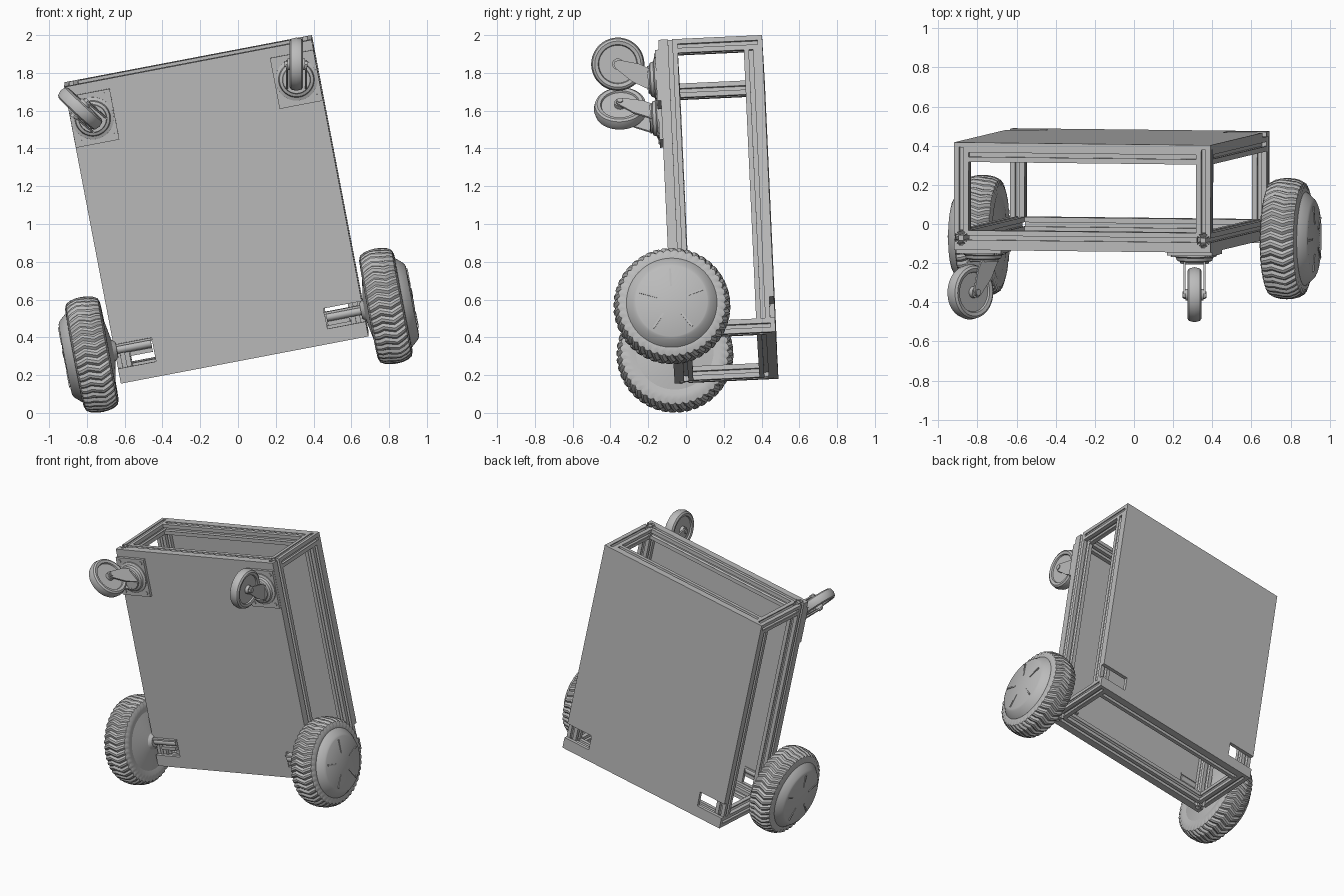
import bpy, bmesh
from math import sin, cos, pi, radians
from mathutils import Matrix, Vector

cube = bpy.data.objects.get("Cube")
if cube:
    bpy.data.objects.remove(cube, do_unlink=True)

grey = bpy.data.materials.new("plain_grey")
grey.use_nodes = True
COLOUR = (0.5, 0.5, 0.5, 1)
grey.diffuse_color = COLOUR
grey.node_tree.nodes["Principled BSDF"].inputs["Base Color"].default_value = COLOUR

# Cart frame: x = width, y = depth (underside to deck), z = length
ax = Vector((1.31, -0.015, 0.25)).normalized()
ay = Vector((-0.29, -0.072, 1.57)).cross(ax).normalized()
az = ax.cross(ay)
CART = Matrix((ax, ay, az)).transposed().to_4x4()
CART.translation = (-0.62, -0.06, 0.155)

W, L, D = 1.334, 1.6, 0.55       # width, length, depth
B, T = 0.075, 0.025              # beam size, panel thickness
H = B / 2


def finish(bm, name, place=Matrix(), smooth=False):
    bmesh.ops.recalc_face_normals(bm, faces=bm.faces)
    bm.transform(CART @ place)
    me = bpy.data.meshes.new(name)
    bm.to_mesh(me)
    bm.free()
    me.materials.append(grey)
    ob = bpy.data.objects.new(name, me)
    bpy.context.scene.collection.objects.link(ob)
    if smooth:
        bpy.ops.object.select_all(action='DESELECT')
        ob.select_set(True)
        bpy.context.view_layer.objects.active = ob
        bpy.ops.object.shade_smooth_by_angle(angle=radians(30))
    return ob


def extrude(name, pts, axis, start, end, place=Matrix()):
    """Extrude a closed 2D outline along an axis."""
    def at(p, t):
        c = list(p)
        c.insert(axis, t)
        return c
    bm = bmesh.new()
    f = bm.faces.new([bm.verts.new(at(p, start)) for p in pts])
    g = bmesh.ops.extrude_face_region(bm, geom=[f])
    verts = [v for v in g["geom"] if isinstance(v, bmesh.types.BMVert)]
    step = Vector(at((0, 0), end - start))
    bmesh.ops.translate(bm, verts=verts, vec=step)
    return finish(bm, name, place)


def box(name, lo, hi, place=Matrix()):
    pts = [(lo[0], lo[2]), (hi[0], lo[2]), (hi[0], hi[2]), (lo[0], hi[2])]
    return extrude(name, pts, 1, lo[1], hi[1], place)


def beam(name, centre, axis, start, end):
    """Slotted square profile with a T-shaped groove in each side."""
    g, k = 0.011, 0.021
    side = [(-H, -H), (-g, -H), (-g, -H + 0.008), (-k, -H + 0.008), (-g, -H + 0.024),
            (g, -H + 0.024), (k, -H + 0.008), (g, -H + 0.008), (g, -H)]
    pts = []
    for i in range(4):
        c, s = round(cos(i * pi / 2)), round(sin(i * pi / 2))
        pts += [(x * c - y * s + centre[0], x * s + y * c + centre[1]) for x, y in side]
    extrude(name, pts, axis, start, end)


def lathe(name, profile, segs, place, shape=lambda i, a, r: (0, r)):
    """Revolve (position, radius) points about the x axis."""
    bm = bmesh.new()
    rings = []
    for a, r in profile:
        if r == 0:
            rings.append([bm.verts.new((a, 0, 0))] * segs)
            continue
        ring = []
        for i in range(segs):
            turn, rad = shape(i, a, r)
            t = 2 * pi * i / segs + turn
            ring.append(bm.verts.new((a, rad * cos(t), rad * sin(t))))
        rings.append(ring)
    for p, q in zip(rings, rings[1:]):
        for i in range(segs):
            j = (i + 1) % segs
            quad = list(dict.fromkeys((p[i], p[j], q[j], q[i])))
            if len(quad) > 2:
                bm.faces.new(quad)
    return finish(bm, name, place, True)


# Panels with a notch at each wheel corner
N, n0, n1 = 0.205, 0.08, 0.19
outline = [(0, 0), (W, 0), (W, n0), (W - N, n0), (W - N, n1), (W, n1),
           (W, L), (0, L), (0, n1), (N, n1), (N, n0), (0, n0)]
extrude("underside_panel", outline, 1, 0, T)
extrude("deck_panel", outline, 1, D - T, D)

# Slotted frame
low, high = T + H, D - T - H
for side, x in (("right", H), ("left", W - H)):
    beam(side + "_lower_rail", (x, low), 2, 0, L)
    beam(side + "_upper_rail", (x, high), 2, B, L - B)
    for end, z in (("rear", H), ("front", L - H)):
        beam(f"{side}_{end}_post", (x, z), 1, T + B, D - T)
for end, z in (("rear", H), ("front", L - H)):
    beam(end + "_lower_crossbar", (low, z), 0, B, W - B)
    beam(end + "_upper_crossbar", (high, z), 0, B, W - B)

# Drive wheels: lugged tyre with raised outer hub
SEGS = 132
tyre = [(-0.085, 0.19), (-0.095, 0.235), (-0.094, 0.262), (-0.085, 0.287), (-0.06, 0.301),
        (-0.03, 0.308), (0, 0.31), (0.03, 0.308), (0.06, 0.301), (0.085, 0.287),
        (0.094, 0.262), (0.095, 0.235), (0.085, 0.19)]
hub = [(-0.135, 0), (-0.135, 0.04), (-0.115, 0.06), (-0.09, 0.2), (-0.085, 0.22),
       (0.095, 0.24), (0.105, 0.232), (0.135, 0.205), (0.14, 0.195), (0.143, 0.19), (0.15, 0)]


def tread(i, a, r):
    if r < 0.25:
        return 0, r
    return 0.035 * sin(a * 55), r - (0.011 if i % 3 == 0 else 0)


for side, x, z, flip in (("right", -0.122, 0.18, pi), ("left", 1.455, 0.14, 0)):
    place = Matrix.Translation((x, 0.008, z)) @ Matrix.Rotation(flip, 4, 'Z')
    lathe(side + "_tyre", tyre, SEGS, place, tread)
    lathe(side + "_hub", hub, 64, place)
    lathe(side + "_axle", [(-0.32, 0), (-0.32, 0.022), (-0.1, 0.022), (-0.1, 0)], 24, place)
    # radial ribs on the hub face
    for k in range(5):
        spin = place @ Matrix.Rotation(2 * pi * k / 5, 4, 'X')
        box(f"{side}_hub_rib_{k + 1}", (0.135, -0.005, 0.08), (0.15, 0.005, 0.175), spin)
    # clamp holding the axle in the notch
    box(side + "_axle_clamp", (-0.32, -0.012, -0.045), (-0.2, 0.03, -0.022), place)
    box(side + "_axle_bracket", (-0.33, -0.022, 0.018), (-0.13, 0.03, 0.03), place)

# Swivel casters
fork_side = [(-0.055, -0.055), (-0.05, 0.055), (-0.1, 0.085), (-0.21, 0.112),
             (-0.235, 0.105), (-0.242, 0.088), (-0.235, 0.07), (-0.15, -0.005)]
roller = [(-0.022, 0.028), (-0.022, 0.1), (-0.032, 0.104), (-0.036, 0.122), (-0.028, 0.134),
          (0, 0.141), (0.028, 0.134), (0.036, 0.122), (0.032, 0.104), (0.022, 0.1), (0.022, 0.028)]
swivel = [(0, 0), (0, 0.112), (0.008, 0.112), (0.014, 0.095), (0.03, 0.09),
          (0.036, 0.075), (0.045, 0.072), (0.045, 0)]
for side, x, turn in (("right", 0.118, -36.4), ("left", W - 0.118, 10.8)):
    mid = 1.41
    box(side + "_caster_plate", (x - 0.117, -0.02, mid - 0.137), (x + 0.117, 0, mid + 0.137))
    for i in (-1, 1):
        for j in (-1, 1):
            spot = Matrix.Translation((x + i * 0.09, -0.02, mid + j * 0.11))
            lathe(side + "_plate_bolt", [(0, 0), (0, 0.013), (0.006, 0.013), (0.006, 0)], 12,
                  spot @ Matrix.Rotation(-pi / 2, 4, 'Z'))
    base = Matrix.Translation((x, 0, mid)) @ Matrix.Rotation(radians(turn), 4, 'Y')
    down = base @ Matrix.Translation((0, -0.02, 0)) @ Matrix.Rotation(-pi / 2, 4, 'Z')
    lathe(side + "_swivel", swivel, 40, down)
    box(side + "_fork_crown", (-0.056, -0.068, -0.055), (0.056, -0.055, 0.055), base)
    for s in (-1, 1):
        extrude(side + "_fork_arm", fork_side, 0, s * 0.046, s * 0.056, base)
    hubspot = base @ Matrix.Translation((0, -0.22, 0.09))
    lathe(side + "_caster_wheel", roller, 56, hubspot)
    lathe(side + "_caster_axle", [(-0.062, 0), (-0.062, 0.016), (-0.046, 0.016), (-0.046, 0.03),
                                  (0.046, 0.03), (0.046, 0.016), (0.062, 0.016), (0.062, 0)], 24, hubspot)
